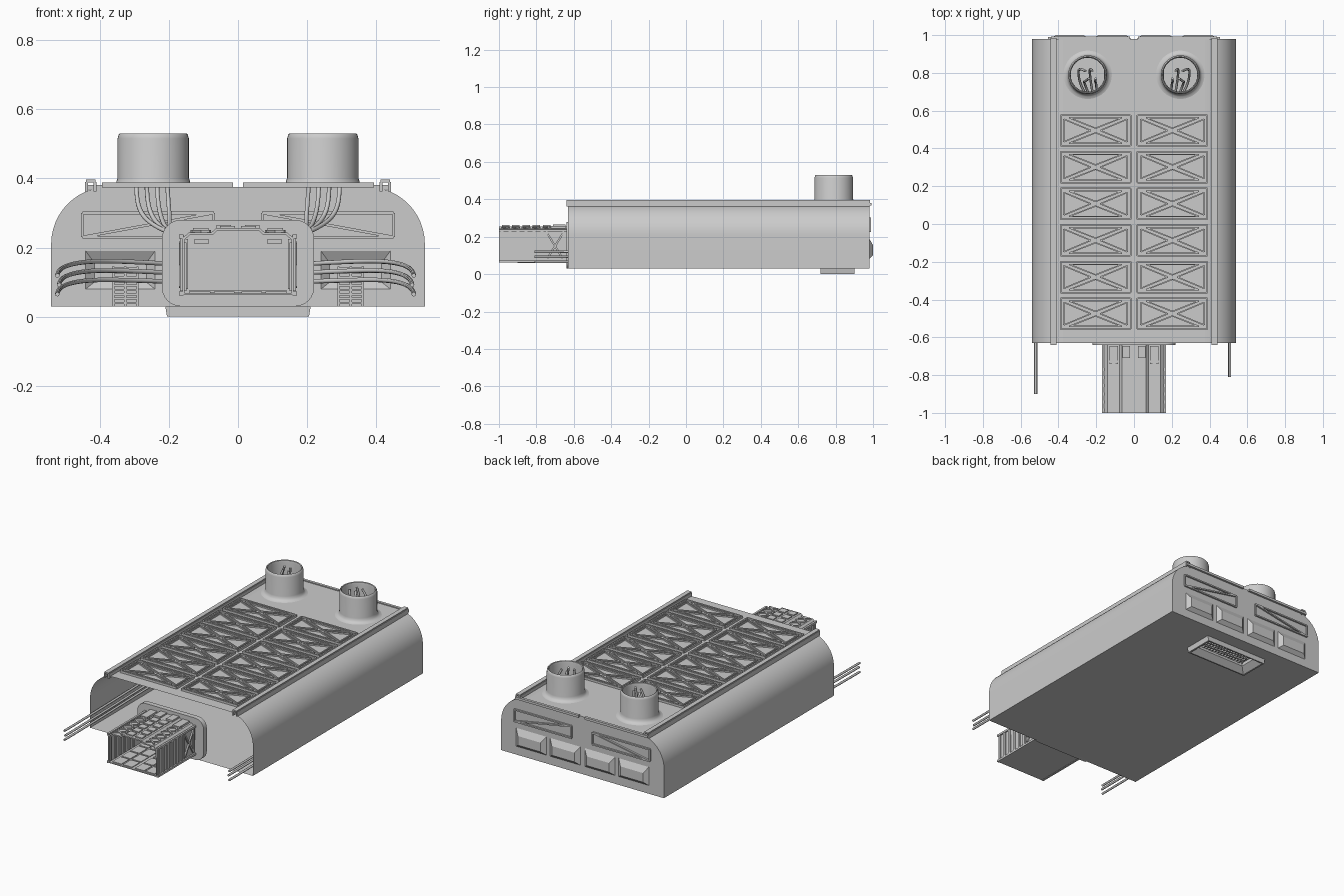
import bpy, bmesh, math
from mathutils import Vector, Matrix

if "Cube" in bpy.data.objects:
    bpy.data.objects.remove(bpy.data.objects["Cube"])

def finish(name, bm, smooth=True, doubles=True):
    if doubles:
        bmesh.ops.remove_doubles(bm, verts=bm.verts, dist=1e-5)
    bmesh.ops.recalc_face_normals(bm, faces=bm.faces)
    me = bpy.data.meshes.new(name)
    bm.to_mesh(me)
    bm.free()
    ob = bpy.data.objects.new(name, me)
    bpy.context.collection.objects.link(ob)
    if smooth:
        bpy.ops.object.select_all(action='DESELECT')
        ob.select_set(True)
        bpy.context.view_layer.objects.active = ob
        bpy.ops.object.shade_smooth_by_angle(angle=math.radians(35))
    return ob

def add_box(bm, x0, x1, y0, y1, z0, z1):
    m = Matrix.Translation(((x0+x1)/2, (y0+y1)/2, (z0+z1)/2)) @ Matrix.Diagonal((abs(x1-x0), abs(y1-y0), abs(z1-z0), 1))
    bmesh.ops.create_cube(bm, size=1, matrix=m)

def add_bar(bm, a, b, w, h, up):
    """Rectangular bar from a to b; w across, h along up."""
    a, b, up = Vector(a), Vector(b), Vector(up)
    d = b - a
    side = up.cross(d).normalized()
    m = Matrix((d, side*w, up*h)).transposed().to_4x4()
    m.translation = (a + b)/2
    bmesh.ops.create_cube(bm, size=1, matrix=m)

def add_strip(bm, loop_a, loop_b, closed=True):
    va, vb = [bm.verts.new(p) for p in loop_a], [bm.verts.new(p) for p in loop_b]
    n = len(va)
    for i in range(n if closed else n-1):
        j = (i+1) % n
        bm.faces.new((va[i], va[j], vb[j], vb[i]))

def plate(name, loops, place):
    """Flat sheet: first loop is the outline, the others are holes."""
    bm = bmesh.new()
    for lp in loops:
        vs = [bm.verts.new(place(*p)) for p in lp]
        for i in range(len(vs)):
            bm.edges.new((vs[i-1], vs[i]))
    bmesh.ops.triangle_fill(bm, use_beauty=True, use_dissolve=False, edges=bm.edges)
    return finish(name, bm, False)

def rect(x0, x1, y0, y1):
    return [(x0, y0), (x1, y0), (x1, y1), (x0, y1)]

def circle(cx, cy, r, n=48):
    return [(cx + r*math.cos(2*math.pi*i/n), cy + r*math.sin(2*math.pi*i/n)) for i in range(n)]

def arc(cx, cz, r, a0, a1, n=12):
    return [(cx + r*math.cos(math.radians(a0+(a1-a0)*i/n)), cz + r*math.sin(math.radians(a0+(a1-a0)*i/n))) for i in range(n+1)]

def cable(name, pts, r=0.0065):
    cu = bpy.data.curves.new(name, 'CURVE')
    cu.dimensions = '3D'
    cu.bevel_depth, cu.bevel_resolution, cu.resolution_u = r, 2, 8
    cu.use_fill_caps = True
    sp = cu.splines.new('NURBS')
    sp.points.add(len(pts)-1)
    for p, c in zip(sp.points, pts):
        p.co = (*c, 1)
    sp.order_u, sp.use_endpoint_u = 4, True
    bpy.context.collection.objects.link(bpy.data.objects.new(name, cu))

Y0, Y1, Z0, Z1 = -0.63, 0.98, 0.03, 0.375
CH = (0.245, 0.79)

# housing shell: rounded sides, roof with stack holes, floor with vent hole
side = [(0.54, Z0)] + arc(0.375, Z1-0.165, 0.165, 0, 90)
bm = bmesh.new()
for s in (-1, 1):
    add_strip(bm, [(s*x, Y0, z) for x, z in side], [(s*x, Y1, z) for x, z in side], False)
finish("housing_sides", bm)
plate("housing_roof", [rect(-0.375, 0.375, Y0, Y1)] + [circle(s*CH[0], CH[1], 0.09) for s in (-1, 1)],
      lambda x, y: (x, y, Z1))
plate("housing_floor", [rect(-0.54, 0.54, Y0, Y1), rect(-0.16, 0.16, 0.76, 0.86)], lambda x, y: (x, y, Z0))

# back wall with four hollow pressed boxes
boxes = [(s*c-0.1, s*c+0.1, 0.08, 0.19) for s in (-1, 1) for c in (0.115, 0.34)]
wall = side + [(-x, z) for x, z in reversed(side)]
plate("back_wall", [wall] + [rect(*b) for b in boxes], lambda x, z: (x, Y1, z))
bm = bmesh.new()
for x0, x1, z0, z1 in boxes:
    a = [(x, Y1, z) for x, z in rect(x0, x1, z0, z1)]
    b = [(x, 1.0, z) for x, z in rect(x0+0.025, x1-0.025, z0+0.02, z1-0.035)]
    add_strip(bm, a, b)
    bm.faces.new([bm.verts.new(p) for p in b])
finish("back_pressed_boxes", bm, False)

# upper back panels: frame split by one diagonal
bm = bmesh.new()
for s in (-1, 1):
    P = [(s*x, Y1, z) for x, z in rect(0.07, 0.45, 0.23, 0.3)]
    for a, b in ((0, 1), (1, 2), (2, 3), (3, 0), (3, 1)):
        add_bar(bm, P[a], P[b], 0.008, 0.02, (0, 1, 0))
    add_box(bm, s*0.02, s*0.44, Y1-0.004, Y1+0.012, Z1-0.008, Z1+0.006)
finish("back_brace_panels", bm, False, False)

# roof panels: 6 x 2 framed cells, each with four triangular ridges
bm = bmesh.new()
up = (0, 0, 1)
for s in (-1, 1):
    for i in range(6):
        y = 0.495 - 0.194*i
        add_box(bm, s*0.015, s*0.392, y-0.085, y+0.085, Z1-0.002, Z1+0.004)
        R = [(s*x, yy, Z1+0.006) for x, yy in rect(0.018, 0.389, y-0.082, y+0.082)]
        for k in range(4):
            add_bar(bm, R[k-1], R[k], 0.008, 0.014, up)
        cx = s*0.2035
        for t in (-1, 1):
            tri = [(cx-0.14, y+t*0.067), (cx+0.14, y+t*0.067), (cx, y+t*0.012)]
            tri2 = [(cx+t*0.168, y-0.06), (cx+t*0.168, y+0.06), (cx+t*0.025, y)]
            for T in (tri, tri2):
                for k in range(3):
                    add_bar(bm, (*T[k-1], Z1+0.006), (*T[k], Z1+0.006), 0.007, 0.012, up)
finish("roof_panels", bm, False, False)

# roof rails: small channel along each edge
bm = bmesh.new()
for s in (-1, 1):
    add_box(bm, s*0.412, s*0.439, -0.64, 0.985, 0.388, 0.396)
    for x in (0.409, 0.434):
        add_box(bm, s*x, s*(x+0.008), -0.64, 0.985, 0.362, 0.39)
finish("roof_rails", bm, False, False)

# exhaust stacks: revolved profile with flared foot
prof = [(0.128, Z1), (0.115, 0.379), (0.107, 0.388), (0.103, 0.402), (0.103, 0.515), (0.1, 0.526),
        (0.096, 0.53), (0.092, 0.527), (0.09, 0.515), (0.09, Z1)]
bm = bmesh.new()
for s in (-1, 1):
    rings = [[(x, y, z) for x, y in circle(s*CH[0], CH[1], r)] for r, z in prof]
    for a, b in zip(rings, rings[1:]):
        add_strip(bm, a, b)
finish("exhaust_stacks", bm)

# underside vent: bevelled rim and honeycomb-like grille
bm = bmesh.new()
loops = [(0.21, 0.09, Z0), (0.205, 0.09, 0.0), (0.195, 0.082, 0.0), (0.16, 0.05, 0.03), (0.16, 0.05, 0.05)]
L = [[(x, y+0.81, z) for x, y in rect(-a, a, -b, b)] for a, b, z in loops]
for a, b in zip(L, L[1:]):
    add_strip(bm, a, b)
add_box(bm, -0.16, 0.16, 0.76, 0.86, 0.05, 0.055)
for i in range(-7, 8):
    for d in (-1, 1):
        add_bar(bm, (i*0.02-0.015*d, 0.762, 0.045), (i*0.02+0.015*d, 0.858, 0.045), 0.004, 0.008, up)
finish("floor_vent", bm, False, False)

# mouth collar: rounded plate closing the duct
out = arc(0.165, 0.085, 0.055, -90, 0, 6) + arc(0.165, 0.225, 0.055, 0, 90, 6)
out += [(-x, z) for x, z in reversed(out)]
bm = bmesh.new()
for y in (-0.64, -0.61):
    bm.faces.new([bm.verts.new((x, y, z)) for x, z in out])
add_strip(bm, [(x, -0.64, z) for x, z in out], [(x, -0.61, z) for x, z in out])
finish("mouth_collar", bm)
bm = bmesh.new()
for s in (-1, 1):
    add_box(bm, s*0.145, s*0.155, -0.65, -0.635, 0.08, 0.225)
    add_box(bm, s*0.085, s*0.125, -0.655, -0.635, 0.21, 0.225)
add_box(bm, -0.14, 0.14, -0.65, -0.635, 0.07, 0.077)
finish("collar_clips", bm, False, False)

# front duct: open tube with stepped top
half = [(0.158, 0.066), (0.158, 0.225), (0.14, 0.24), (0.075, 0.24), (0.062, 0.252)]
tube = half + [(-x, z) for x, z in reversed(half)]
bm = bmesh.new()
add_strip(bm, [(x, -1.0, z) for x, z in tube], [(x, -0.64, z) for x, z in tube])
duct = finish("front_duct", bm, False)
mod = duct.modifiers.new("wall", 'SOLIDIFY')
mod.thickness, mod.offset = 0.008, 0

# duct details: side ribs, cross braces, top tiles, edge chevrons, floor tiles
bm = bmesh.new()
for s in (-1, 1):
    for i in range(6):
        y = -0.985 + 0.043*i
        add_box(bm, s*0.156, s*0.168, y-0.008, y+0.008, 0.075, 0.235)
        add_box(bm, s*0.149, s*0.156, y-0.006, y+0.006, 0.075, 0.215)
    for z in (0.067, 0.232):
        add_box(bm, s*0.158, s*0.17, -1.0, -0.64, z-0.006, z+0.006)
    for t in (-1, 1):
        add_bar(bm, (s*0.164, -0.74, 0.15-t*0.065), (s*0.164, -0.66, 0.15+t*0.065), 0.01, 0.012, (1, 0, 0))
        add_box(bm, s*0.156, s*0.168, -0.704+t*0.044, -0.696+t*0.044, 0.08, 0.225)
    for i in range(5):
        y = -0.965 + 0.055*i
        add_box(bm, s*0.008, s*0.052, y-0.02, y+0.02, 0.252, 0.262)
        for t in (-1, 1):
            add_bar(bm, (s*0.08, y+t*0.02, 0.246), (s*0.135, y-t*0.02, 0.246), 0.008, 0.01, up)
    add_box(bm, s*0.085, s*0.13, -0.74, -0.645, 0.238, 0.256)
    add_box(bm, s*0.02, s*0.062, -0.71, -0.645, 0.25, 0.265)
    for i in range(4):
        for x in (0.01, 0.08):
            add_box(bm, s*x, s*(x+0.06), -0.99+0.085*i, -0.915+0.085*i, 0.068, 0.073)
finish("duct_details", bm, False, False)

# inner grilles
bm = bmesh.new()
for s in (-1, 1):
    add_box(bm, s*0.29, s*0.36, 0.62, 0.7, 0.03, 0.14)
    for x in (0.287, 0.322, 0.357):
        add_box(bm, s*x, s*(x+0.007), 0.608, 0.622, 0.03, 0.145)
    for i in range(9):
        add_box(bm, s*0.287, s*0.364, 0.61, 0.622, 0.04+0.0125*i-0.003, 0.04+0.0125*i+0.003)
finish("inner_grilles", bm, False, False)

# cables: side bundles running out of the mouth, and leads up into the stacks
for s, xe, ye in ((-1, 0.522, -0.9), (1, 0.508, -0.81)):
    for i in range(3):
        z, x = 0.065 + 0.027*i, xe - 0.005*(i % 2)
        cable("side_cable", [(s*x, ye, z), (s*x, ye+0.25, z), (s*x, -0.2, z+0.01), (s*(x-0.02), 0.2, z+0.03),
                             (s*0.42, 0.4, z+0.045), (s*0.3, 0.5, z+0.04), (s*0.15, 0.6, 0.1+0.025*i)])
    for i in range(4):
        dx, dy = 0.03*i - 0.045, 0.02*(i % 2)*2 - 0.02
        cable("stack_cable", [(s*0.15, 0.55, 0.2+0.01*i), (s*0.2, 0.6, 0.24), (s*(0.24+dx), 0.72, 0.28),
                              (s*(0.25+dx), 0.78+dy, 0.36), (s*(0.25+dx), 0.79+2*dy, 0.45),
                              (s*(0.23+dx*0.6), 0.79+dy, 0.525)])
